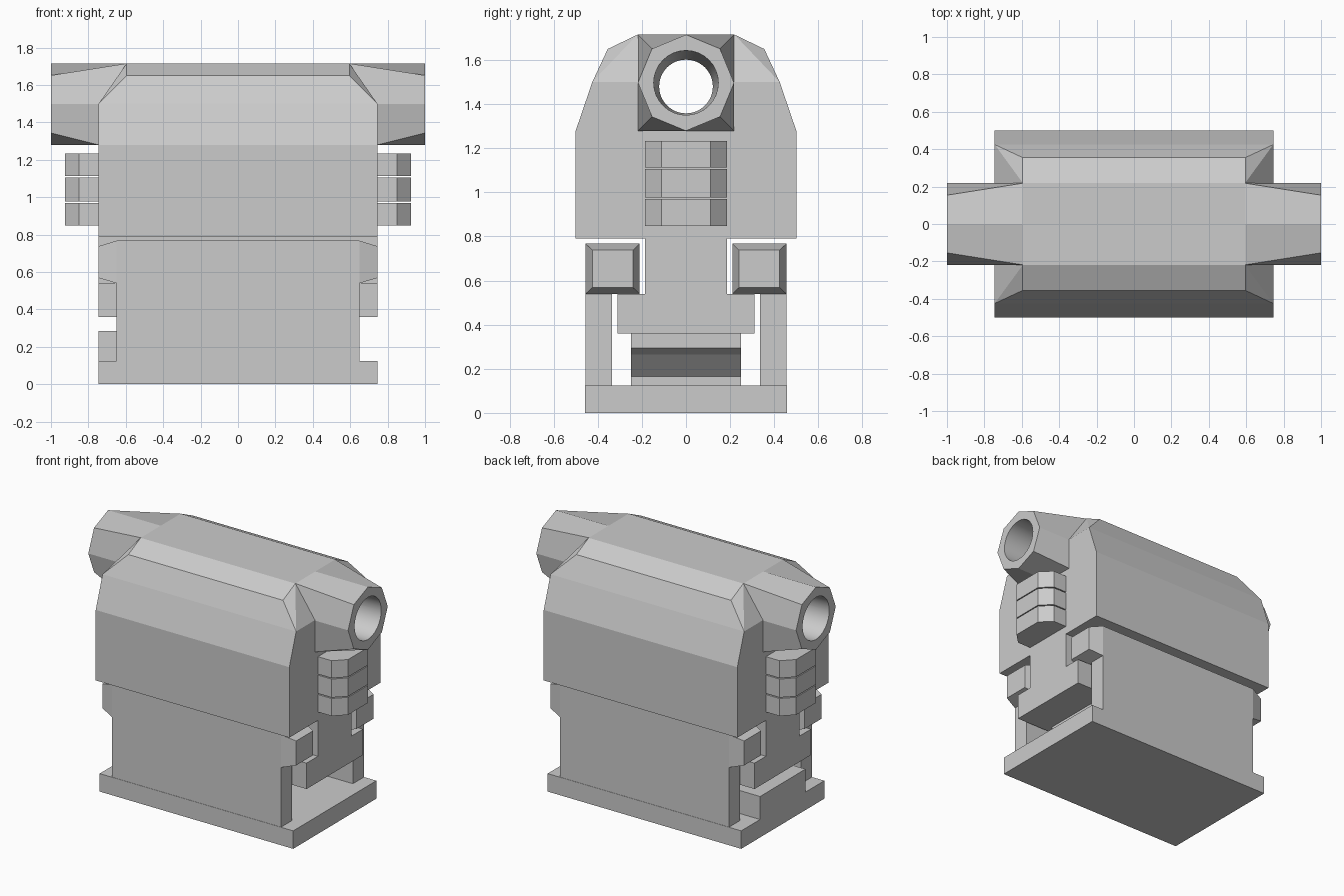
import bpy, bmesh, math
from mathutils import Vector

cube = bpy.data.objects.get("Cube")
if cube:
    bpy.data.objects.remove(cube, do_unlink=True)

grey = bpy.data.materials.new("plain_grey")
grey.use_nodes = True
colour = (0.6, 0.6, 0.6, 1)
grey.diffuse_color = colour
grey.node_tree.nodes["Principled BSDF"].inputs["Base Color"].default_value = colour


def finish(name, bm):
    bmesh.ops.recalc_face_normals(bm, faces=bm.faces)
    mesh = bpy.data.meshes.new(name)
    bm.to_mesh(mesh)
    bm.free()
    mesh.materials.append(grey)
    obj = bpy.data.objects.new(name, mesh)
    bpy.context.collection.objects.link(obj)
    return obj


def box(name, x, y, z):
    """Box from (min, max) pairs."""
    bm = bmesh.new()
    bmesh.ops.create_cube(bm, size=1)
    for v in bm.verts:
        v.co = [r[0] if c < 0 else r[1] for c, r in zip(v.co, (x, y, z))]
    return finish(name, bm)


def prism(name, points, offset):
    """Extrude a planar polygon by an offset."""
    bm = bmesh.new()
    face = bm.faces.new([bm.verts.new(p) for p in points])
    new = bmesh.ops.extrude_face_region(bm, geom=[face])["geom"]
    bmesh.ops.translate(bm, vec=offset, verts=[v for v in new if isinstance(v, bmesh.types.BMVert)])
    return finish(name, bm)


def hull(name, points):
    bm = bmesh.new()
    for p in points:
        bm.verts.new(p)
    bmesh.ops.convex_hull(bm, input=bm.verts)
    bmesh.ops.dissolve_limit(bm, angle_limit=0.01, verts=bm.verts, edges=bm.edges)
    return finish(name, bm)


def loft(name, rings, caps):
    """Join rings of points; caps lists index loops as (ring, indices)."""
    bm = bmesh.new()
    vs = [[bm.verts.new(p) for p in ring] for ring in rings]
    n = len(vs[0])
    for a, b in zip(vs, vs[1:]):
        for i in range(n):
            j = (i + 1) % n
            bm.faces.new((a[i], a[j], b[j], b[i]))
    for ring, loop in caps:
        bm.faces.new([vs[ring][i] for i in loop])
    return finish(name, bm)


def cut(obj, cutter):
    mod = obj.modifiers.new("bore", "BOOLEAN")
    mod.operation = "DIFFERENCE"
    mod.solver = "EXACT"
    mod.object = cutter


L = 0.745                      # half length of the body
R = 0.218                      # half size of the end tubes
AXIS = 1.497                   # height of the tube axis

# Upper housing with chamfered shoulders and ends
section = [(L, 0.5, 0.79), (L, 0.5, 1.28), (L, 0.425, 1.5), (0.595, 0.355, 1.65), (0.595, 0.22, 1.715)]
housing = hull("upper_housing", [(sx * x, sy * y, z) for x, y, z in section
                                 for sx in (-1, 1) for sy in (-1, 1)])

# Tapered bore that runs the whole length
def circle(x, radius, height):
    return [(x, radius * math.cos(a), height + radius * math.sin(a))
            for a in (math.tau * i / 32 for i in range(32))]

bore = loft("bore_cutter", [circle(-1.02, 0.147, AXIS), circle(0, 0.122, 1.48), circle(1.02, 0.147, AXIS)],
            [(0, range(32)), (2, range(32))])
for poly in bore.data.polygons:
    poly.use_smooth = True
bore.hide_render = True
bore.hide_viewport = True
bore.display_type = "WIRE"
cut(housing, bore)

for side, label in ((1, "left"), (-1, "right")):
    # End tube: square root turning into an octagonal muzzle
    root, muzzle = [], []
    for i in range(8):
        a = math.tau * i / 8
        c, s = math.cos(a), math.sin(a)
        k = R / max(abs(c), abs(s))
        root.append((side * (0.595 if s > 0.1 else L), k * c, AXIS + k * s))
        muzzle.append((side, R * c, AXIS + R * s))
    tube = loft("end_tube_" + label, [root, muzzle],
                [(0, (0, 1, 2, 3, 4)), (0, (4, 5, 6, 7, 0)), (1, range(8))])
    cut(tube, bore)

    # Stack of three chamfered pads under each tube
    for n, (low, high) in enumerate(((0.848, 0.97), (0.977, 1.105), (1.112, 1.233))):
        outline = [(L - 0.02, 0.185), (0.85, 0.185), (0.925, 0.11)]
        outline += [(x, -y) for x, y in reversed(outline)]
        prism(f"pad_{label}_{n + 1}", [(side * x, y, low) for x, y in outline], (0, 0, high - low))

for side, label in ((-1, "front"), (1, "back")):
    # Bar with bevelled ends
    bar = []
    for sx in (-1, 1):
        bar += [(sx * 0.65, side * y, z) for y in (0.21, 0.455) for z in (0.54, 0.767)]
        bar += [(sx * L, side * y, z) for y in (0.24, 0.425) for z in (0.568, 0.738)]
    hull("side_bar_" + label, bar)
    # Wall panel between bar and base
    box("wall_panel_" + label, (-0.65, 0.65), sorted((side * 0.335, side * 0.455)), (0.125, 0.54))

# Spine, slab and base
box("central_spine", (-L, L), (-0.185, 0.185), (0.54, 0.79))
box("cross_slab", (-L, L), (-0.31, 0.31), (0.36, 0.54))
box("base_plate", (-L, L), (-0.457, 0.457), (0, 0.125))

# Core: step at one end, undercut at the other
core = [(-L, 0.125), (-L, 0.285), (-0.5, 0.285), (-0.5, 0.36), (0.5, 0.36),
        (0.5, 0.295), (0.44, 0.265), (0.34, 0.165), (0.34, 0.125)]
prism("inner_core", [(x, -0.25, z) for x, z in core], (0, 0.5, 0))
